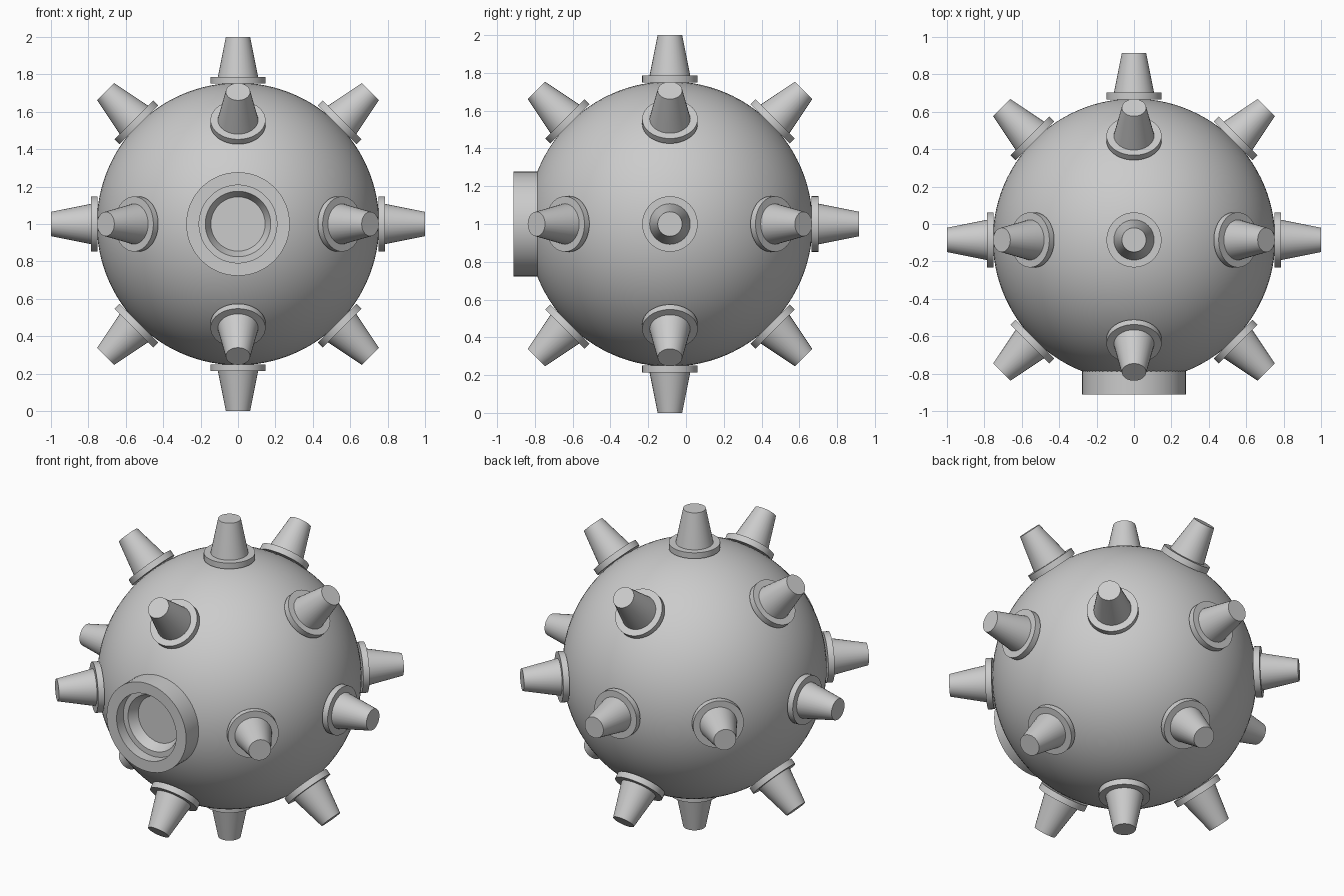
import bpy, bmesh, math
from itertools import product
from mathutils import Vector

if "Cube" in bpy.data.objects:
    bpy.data.objects.remove(bpy.data.objects["Cube"], do_unlink=True)

CENTRE = Vector((0, -0.085, 1))
RADIUS = 0.755

metal = bpy.data.materials.new("grey metal")
metal.use_nodes = True
GREY = (0.6, 0.6, 0.6, 1)
metal.diffuse_color = GREY
metal.node_tree.nodes["Principled BSDF"].inputs["Base Color"].default_value = GREY


def lathe(name, profile, direction, segments):
    """Spin (radius, distance from centre) points about a direction through the centre."""
    bm = bmesh.new()
    verts = [bm.verts.new((r, 0, d)) for r, d in profile]
    edges = [bm.edges.new(pair) for pair in zip(verts, verts[1:])]
    bmesh.ops.spin(bm, geom=verts + edges, cent=(0, 0, 0), axis=(0, 0, 1),
                   angle=math.tau, steps=segments)
    bmesh.ops.remove_doubles(bm, verts=bm.verts, dist=1e-5)
    bmesh.ops.recalc_face_normals(bm, faces=bm.faces)
    mesh = bpy.data.meshes.new(name)
    bm.to_mesh(mesh)
    bm.free()
    mesh.materials.append(metal)
    obj = bpy.data.objects.new(name, mesh)
    bpy.context.collection.objects.link(obj)
    obj.location = CENTRE
    obj.rotation_mode = "QUATERNION"
    obj.rotation_quaternion = Vector(direction).to_track_quat("Z", "Y")
    bpy.ops.object.select_all(action="DESELECT")
    obj.select_set(True)
    bpy.context.view_layer.objects.active = obj
    bpy.ops.object.shade_smooth_by_angle(angle=math.radians(30))
    return obj


FRONT = (0, -1, 0)

# Round hull, left open where the front port sits
start = math.asin(0.24 / RADIUS)
steps = 48
angles = [start + (math.pi - start) * i / steps for i in range(steps + 1)]
lathe("hull", [(RADIUS * math.sin(a), RADIUS * math.cos(a)) for a in angles], FRONT, 96)

# Front port: thick rim, inner ledge and sunken flat floor
lathe("front_port", [(0.24, 0.70), (0.277, 0.70), (0.277, 0.827), (0.208, 0.827),
                     (0.208, 0.76), (0.175, 0.76), (0.145, 0.70), (0, 0.70)], FRONT, 64)

# Horns with collars on every axis and every edge diagonal, except the front
horn = [(0, 0.79), (0.108, 0.785), (0.065, 1.0), (0, 1.0)]
collar = [(0, 0.75), (0.147, 0.75), (0.147, 0.787), (0, 0.787)]
for direction in product((-1, 0, 1), repeat=3):
    if sum(map(abs, direction)) in (1, 2) and direction != FRONT:
        x, y, z = direction
        place = "_".join(word for word in (("", "left", "right")[x], ("", "back", "front")[y],
                                           ("", "top", "bottom")[z]) if word)
        lathe("horn_" + place, horn, direction, 32)
        lathe("collar_" + place, collar, direction, 48)
